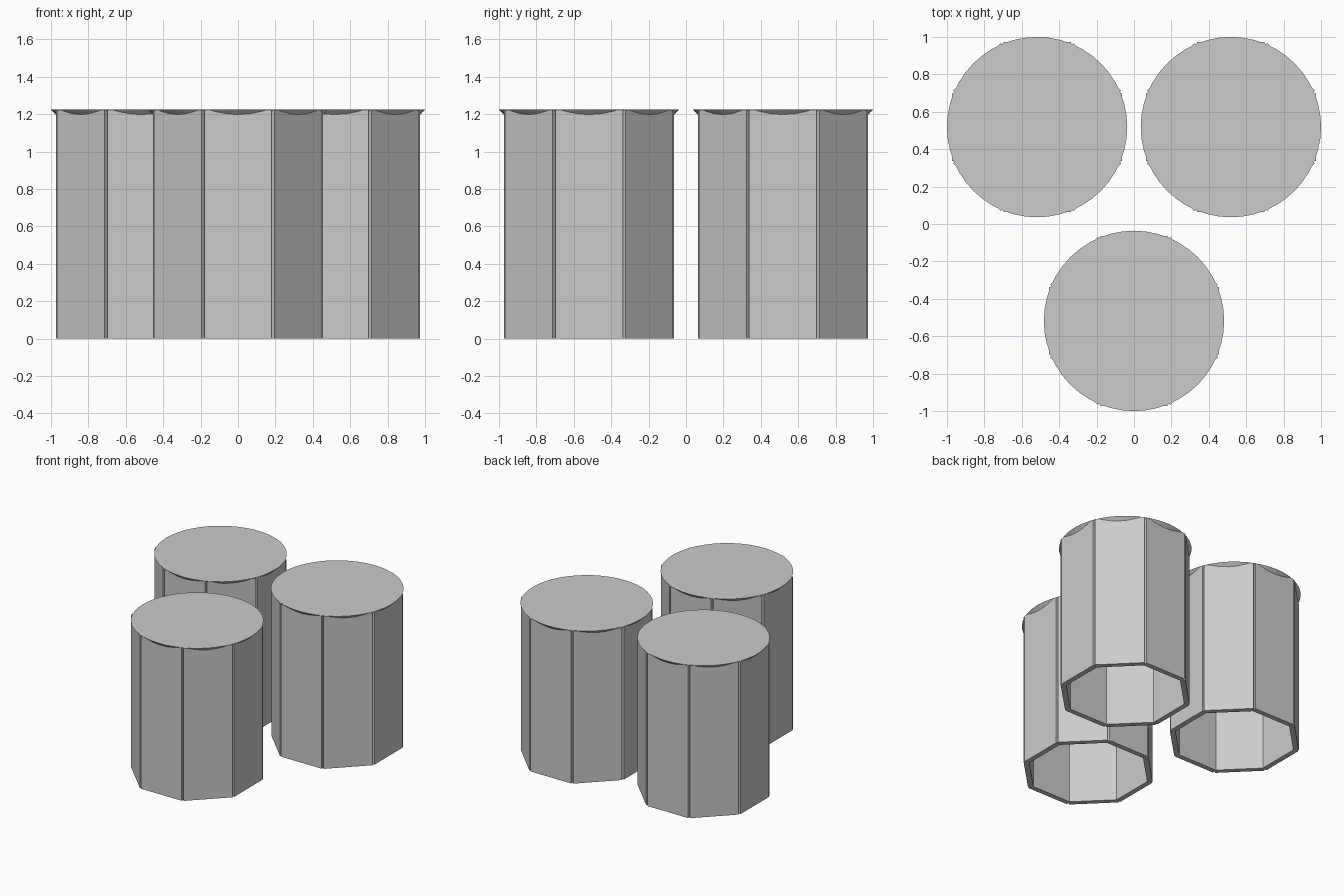
import bpy, bmesh
from math import pi
from mathutils import Matrix, Vector

cube = bpy.data.objects.get("Cube")
if cube:
    bpy.data.objects.remove(cube, do_unlink=True)

SPACING = 0.518
HEIGHT = 1.225
APOTHEM = 0.455      # centre to outer plank face
THICK = 0.04
WIDTH = 0.36
LID_RADIUS = 0.482
LID_DEPTH = 0.045

grey = bpy.data.materials.new("plain grey")
grey.use_nodes = True
colour = (0.6, 0.6, 0.6, 1)
grey.diffuse_color = colour
grey.node_tree.nodes["Principled BSDF"].inputs["Base Color"].default_value = colour


def add_object(name, bm, place):
    mesh = bpy.data.meshes.new(name)
    bm.to_mesh(mesh)
    bm.free()
    mesh.materials.append(grey)
    obj = bpy.data.objects.new(name, mesh)
    obj.location = place
    bpy.context.collection.objects.link(obj)
    return obj


def plank_ring(name, place):
    # Eight flat planks around an open core, with notches between them
    bm = bmesh.new()
    tall = HEIGHT - 0.003
    for i in range(8):
        m = (Matrix.Rotation(i * pi / 4, 4, 'Z')
             @ Matrix.Translation((APOTHEM - THICK / 2, 0, tall / 2))
             @ Matrix.Diagonal((THICK, WIDTH, tall, 1)))
        bmesh.ops.create_cube(bm, size=1, matrix=m)
    return add_object(name, bm, place)


def lid(name, place):
    # Round lid tapering inwards below its rim
    bm = bmesh.new()
    bmesh.ops.create_cone(bm, cap_ends=True, segments=48,
                          radius1=LID_RADIUS - LID_DEPTH, radius2=LID_RADIUS,
                          depth=LID_DEPTH,
                          matrix=Matrix.Translation((0, 0, HEIGHT - LID_DEPTH / 2)))
    return add_object(name, bm, place)


# Three posts: one in front, two behind
for side, x, y in (("front", 0, -1), ("back_left", 1, 1), ("back_right", -1, 1)):
    place = Vector((x, y, 0)) * SPACING
    plank_ring(side + "_post_planks", place)
    lid(side + "_post_lid", place)
